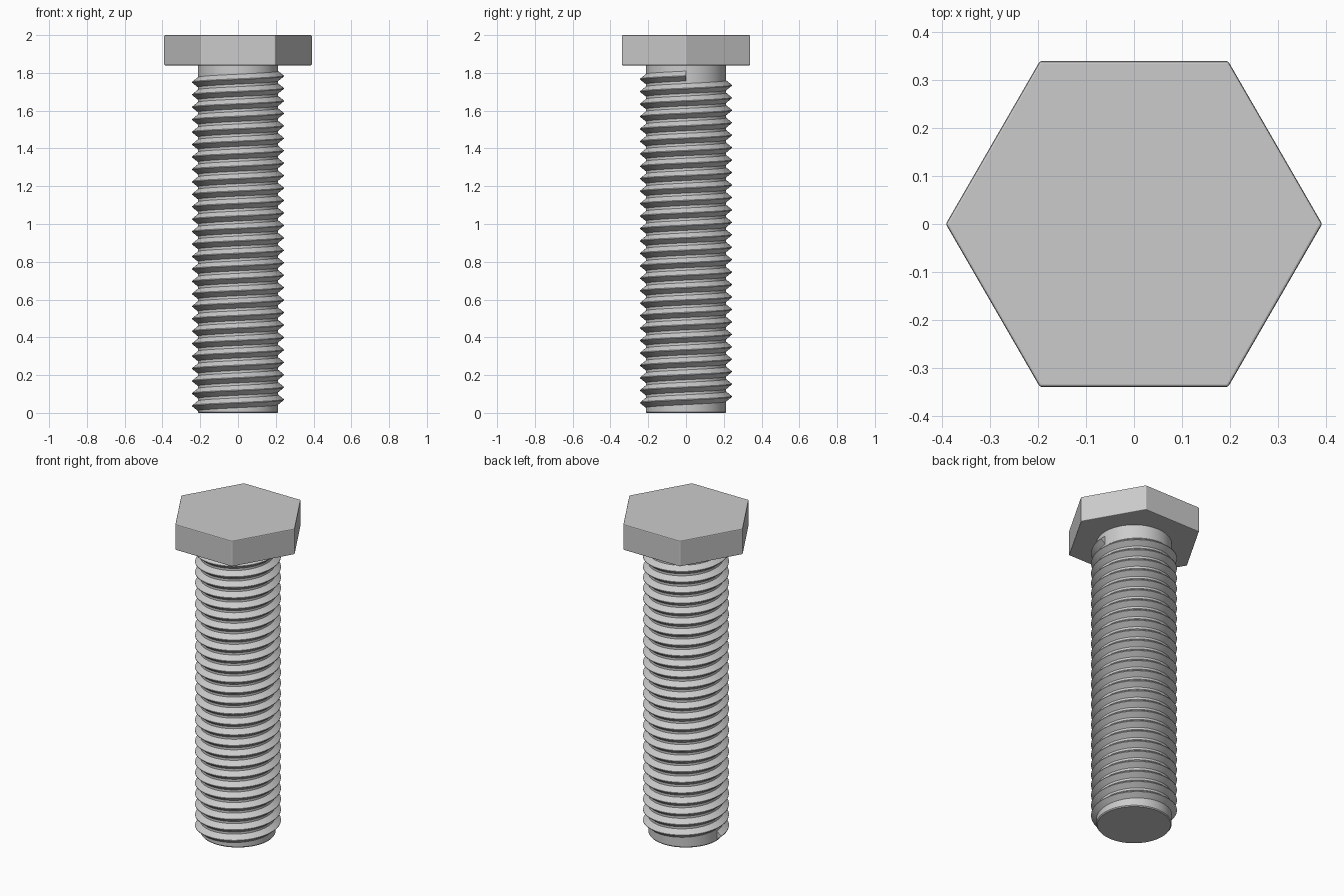
import bpy, bmesh, math

if "Cube" in bpy.data.objects:
    bpy.data.objects.remove(bpy.data.objects["Cube"])

HEAD_Z = 1.84
CORE_R, TIP_R = 0.213, 0.243
PITCH, SEG = 0.0659, 64


def make_object(name, bm):
    bmesh.ops.recalc_face_normals(bm, faces=bm.faces)
    mesh = bpy.data.meshes.new(name)
    bm.to_mesh(mesh)
    bm.free()
    ob = bpy.data.objects.new(name, mesh)
    bpy.context.collection.objects.link(ob)
    return ob


def smooth(ob, angle):
    bpy.ops.object.select_all(action='DESELECT')
    ob.select_set(True)
    bpy.context.view_layer.objects.active = ob
    bpy.ops.object.shade_smooth_by_angle(angle=math.radians(angle))


def stack(name, profile, sides):
    """Closed solid from (radius, z) rings."""
    bm = bmesh.new()
    rings = [[bm.verts.new((r * math.cos(2 * math.pi * i / sides),
                            r * math.sin(2 * math.pi * i / sides), z))
              for i in range(sides)] for r, z in profile]
    for a, b in zip(rings, rings[1:]):
        for i in range(sides):
            j = (i + 1) % sides
            bm.faces.new((a[i], a[j], b[j], b[i]))
    bm.faces.new(rings[0])
    bm.faces.new(rings[-1])
    return make_object(name, bm)


# Hexagonal head with lightly softened edges
head = stack("hex_head", [(0.392, HEAD_Z), (0.392, 2.0)], 6)
bevel = head.modifiers.new("soft_edges", 'BEVEL')
bevel.width = 0.005
bevel.segments = 2

# Shank core
core = stack("shank", [(0.208, 0.0), (CORE_R, 0.006), (CORE_R, HEAD_Z + 0.02)], SEG)
smooth(core, 30)

# Right-hand helical thread ridge
bm = bmesh.new()
section = [(CORE_R - 0.006, -0.031), (TIP_R, -0.002), (TIP_R, 0.002), (CORE_R - 0.006, 0.031)]
start, turns = 0.5, 26.5
z0 = 0.07 - PITCH
prev = None
for i in range(int(turns * SEG) + 1):
    t = start + i / SEG
    a = 2 * math.pi * t
    ring = [bm.verts.new((r * math.cos(a), r * math.sin(a), z0 + t * PITCH + dz))
            for r, dz in section]
    if prev:
        for k in range(4):
            n = (k + 1) % 4
            bm.faces.new((prev[k], prev[n], ring[n], ring[k]))
    else:
        bm.faces.new(ring)
    prev = ring
bm.faces.new(prev)
thread = make_object("thread", bm)
smooth(thread, 30)
